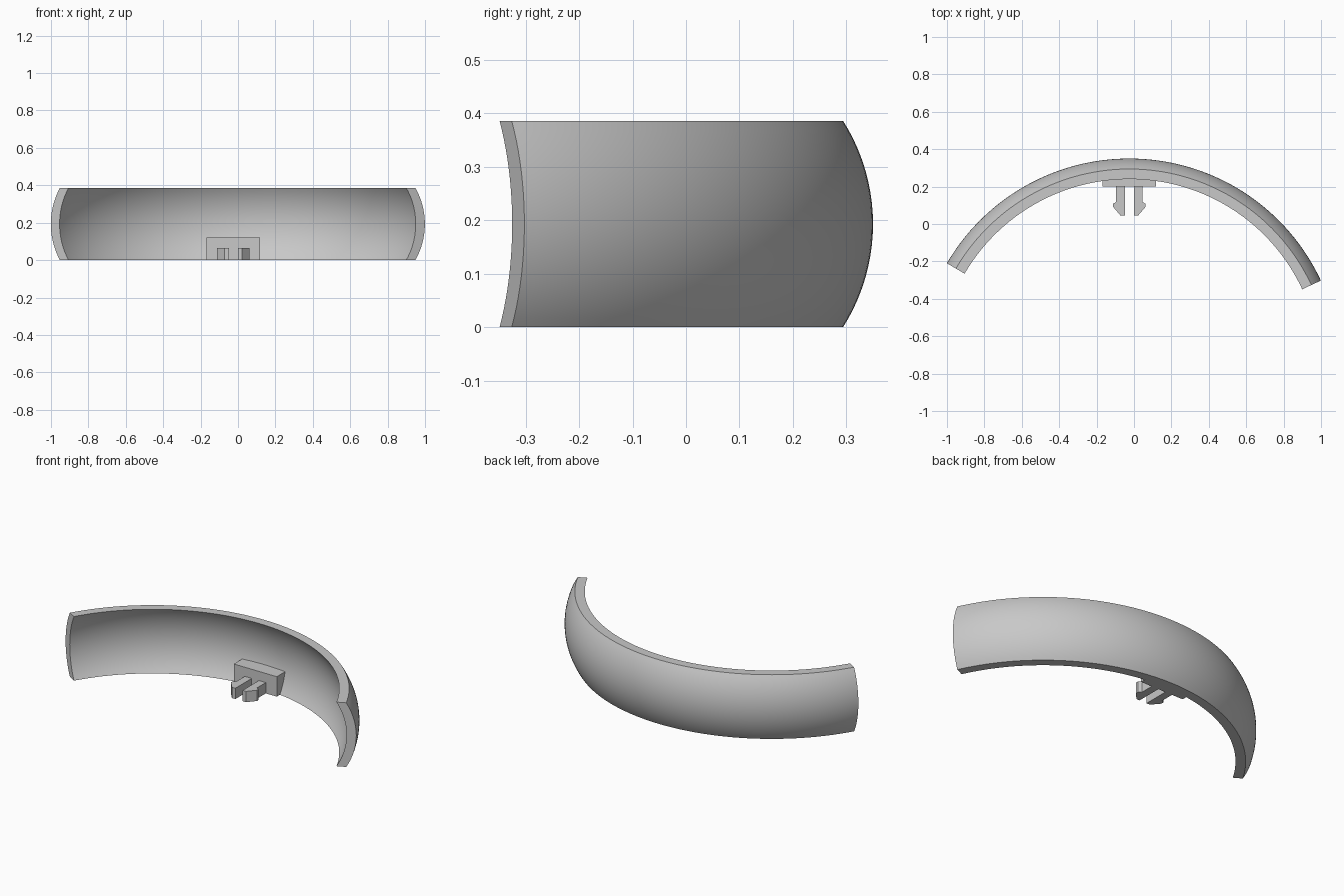
import bpy, bmesh, math

old = bpy.data.objects.get("Cube")
if old:
    bpy.data.objects.remove(old, do_unlink=True)

grey = bpy.data.materials.new("light grey")
grey.use_nodes = True
COLOUR = (0.58, 0.58, 0.58, 1)
grey.diffuse_color = COLOUR
grey.node_tree.nodes["Principled BSDF"].inputs["Base Color"].default_value = COLOUR

# Centre of the sweep, and the band's height and bulge
CX, CY = -0.025, -0.78
HEIGHT, BULGE = 0.386, 0.056
START, END = math.radians(25), math.radians(149.7)


def finish(bm, name, smooth=False):
    bmesh.ops.recalc_face_normals(bm, faces=bm.faces)
    mesh = bpy.data.meshes.new(name)
    bm.to_mesh(mesh)
    bm.free()
    mesh.materials.append(grey)
    obj = bpy.data.objects.new(name, mesh)
    bpy.context.collection.objects.link(obj)
    if smooth:
        bpy.ops.object.select_all(action='DESELECT')
        obj.select_set(True)
        bpy.context.view_layer.objects.active = obj
        bpy.ops.object.shade_smooth_by_angle(angle=math.radians(30))
    return obj


def extrude_outline(name, points, height):
    """Raise a flat outline from the ground."""
    bm = bmesh.new()
    face = bm.faces.new([bm.verts.new((x, y, 0)) for x, y in points])
    up = bmesh.ops.extrude_face_region(bm, geom=[face])
    verts = [g for g in up["geom"] if isinstance(g, bmesh.types.BMVert)]
    bmesh.ops.translate(bm, verts=verts, vec=(0, 0, height))
    return finish(bm, name)


def bowed_edge(edge_radius, steps=20):
    """Circular arc from bottom to top, bulging outwards."""
    half = HEIGHT / 2
    r = (half ** 2 + BULGE ** 2) / (2 * BULGE)
    a = math.asin(half / r)
    angles = [a * (2 * i / steps - 1) for i in range(steps + 1)]
    return [(edge_radius + BULGE - r * (1 - math.cos(t)), half + r * math.sin(t))
            for t in angles]


# Curved band: bowed section swept around a vertical axis
section = bowed_edge(1.074) + bowed_edge(1.02)[::-1]
bm = bmesh.new()
rings = []
SEGMENTS = 96
for i in range(SEGMENTS + 1):
    a = START + (END - START) * i / SEGMENTS
    rings.append([bm.verts.new((CX + r * math.cos(a), CY + r * math.sin(a), z))
                  for r, z in section])
n = len(section)
for a, b in zip(rings, rings[1:]):
    for j in range(n):
        k = (j + 1) % n
        bm.faces.new((a[j], a[k], b[k], b[j]))
bm.faces.new(rings[0])
bm.faces.new(rings[-1])
finish(bm, "curved_band", smooth=True)

# Mounting plate, its back following the band
PLATE = 0.143
back = []
for i in range(13):
    x = PLATE * (1 - i / 6)
    back.append((CX + x, CY + math.sqrt(1.069 ** 2 - x ** 2)))
extrude_outline("mounting_plate",
                [(CX - PLATE, 0.2), (CX + PLATE, 0.2)] + back, 0.12)

# Pair of barbed snap prongs
prong = [(0.024, 0.205), (0.024, 0.045), (0.047, 0.045), (0.087, 0.092),
         (0.087, 0.108), (0.07, 0.118), (0.07, 0.205)]
for side, name in ((1, "left_prong"), (-1, "right_prong")):
    extrude_outline(name, [(CX + side * x, y) for x, y in prong], 0.065)
